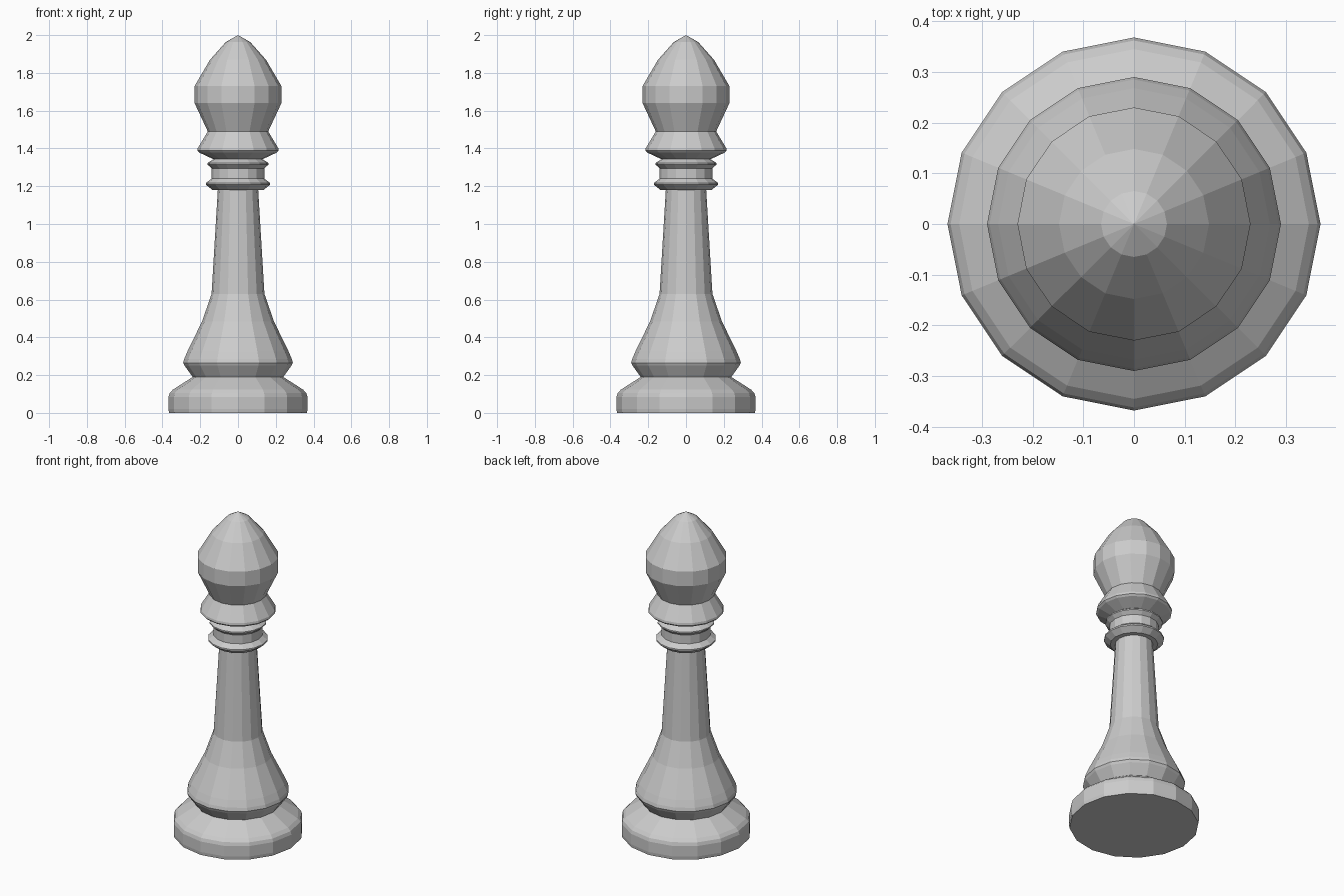
import bpy, bmesh
from math import cos, sin, tau

if "Cube" in bpy.data.objects:
    bpy.data.objects.remove(bpy.data.objects["Cube"])

SIDES = 16

# Turned profile as (radius, height), section by section from floor to tip
foot = [(0.365, 0.0), (0.368, 0.02), (0.368, 0.085), (0.362, 0.105), (0.345, 0.123), (0.24, 0.19)]
skirt = [(0.283, 0.25), (0.29, 0.265), (0.285, 0.285), (0.268, 0.325), (0.19, 0.485)]
stem = [(0.14, 0.63), (0.107, 1.18)]
lower_ring = [(0.135, 1.18), (0.17, 1.208), (0.17, 1.217), (0.14, 1.24)]
upper_ring = [(0.14, 1.295), (0.162, 1.315), (0.162, 1.323), (0.13, 1.343)]
collar = [(0.205, 1.378), (0.215, 1.388), (0.213, 1.402), (0.16, 1.49)]
head = [(0.23, 1.64), (0.23, 1.73), (0.148, 1.87), (0.065, 1.963)]
TIP = 2.0


def lathe(name, profile, tip):
    bm = bmesh.new()
    rings = [[bm.verts.new((r * cos(tau * i / SIDES), r * sin(tau * i / SIDES), z))
              for i in range(SIDES)] for r, z in profile]
    for low, high in zip(rings, rings[1:]):
        for i in range(SIDES):
            j = (i + 1) % SIDES
            bm.faces.new((low[i], low[j], high[j], high[i]))
    # Flat underside and pointed top
    bm.faces.new(rings[0][::-1])
    apex = bm.verts.new((0, 0, tip))
    for i in range(SIDES):
        bm.faces.new((rings[-1][i], rings[-1][(i + 1) % SIDES], apex))
    mesh = bpy.data.meshes.new(name)
    bm.to_mesh(mesh)
    bm.free()
    obj = bpy.data.objects.new(name, mesh)
    bpy.context.collection.objects.link(obj)
    return obj


# One continuous, flat-shaded turned body
lathe("turned_game_piece", foot + skirt + stem + lower_ring + upper_ring + collar + head, TIP)
